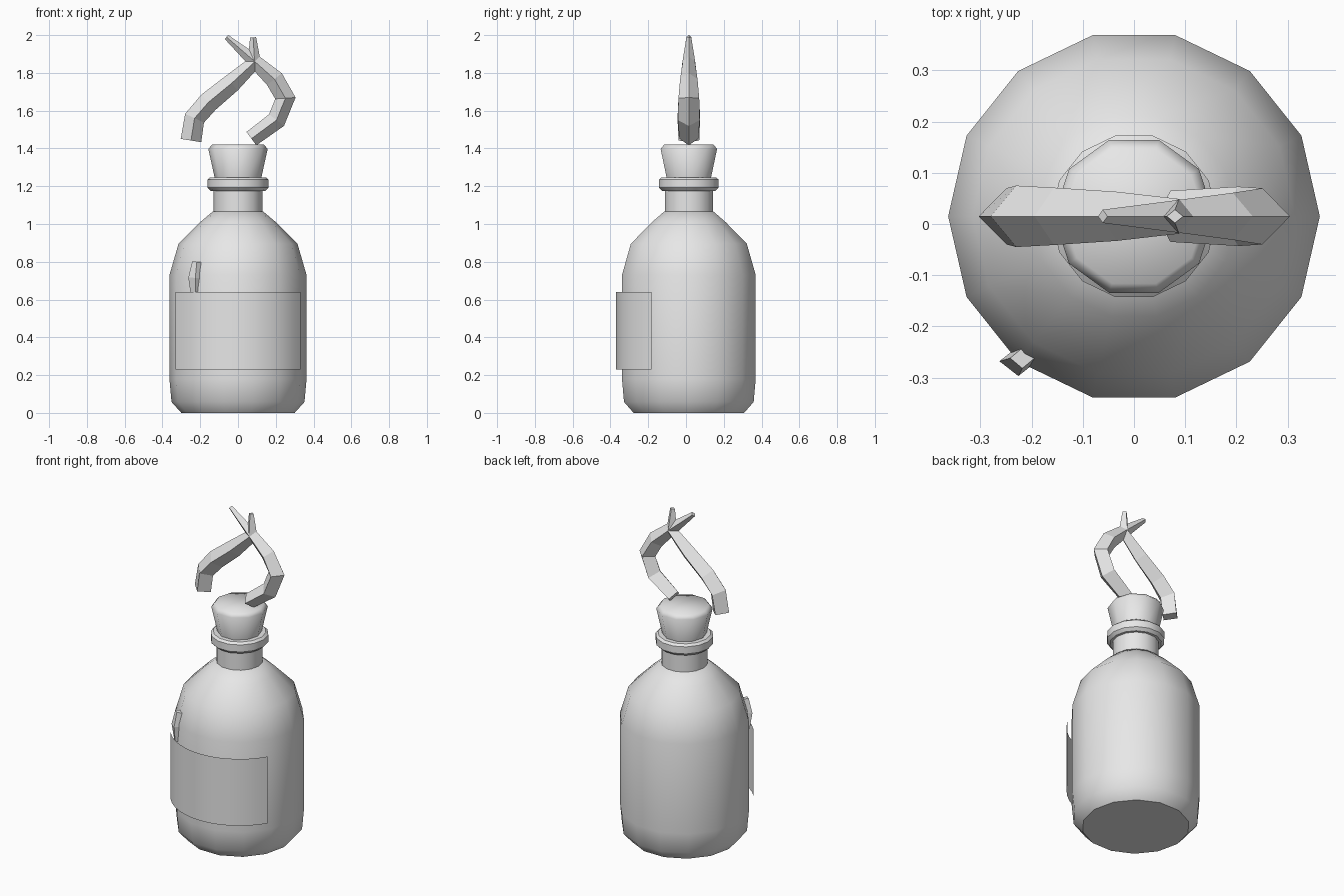
import bpy, bmesh
from math import sin, cos, pi, radians
from mathutils import Vector

cube = bpy.data.objects.get("Cube")
if cube:
    bpy.data.objects.remove(cube, do_unlink=True)

CY = 0.015  # bottle axis, slightly behind the origin

grey = bpy.data.materials.new("plain_grey")
grey.use_nodes = True
grey.diffuse_color = (0.8, 0.8, 0.8, 1)
grey.node_tree.nodes["Principled BSDF"].inputs["Base Color"].default_value = (0.8, 0.8, 0.8, 1)


def finish(bm, name, angle=None, closed=True):
    if closed:
        bmesh.ops.recalc_face_normals(bm, faces=bm.faces)
    mesh = bpy.data.meshes.new(name)
    bm.to_mesh(mesh)
    bm.free()
    mesh.materials.append(grey)
    obj = bpy.data.objects.new(name, mesh)
    bpy.context.collection.objects.link(obj)
    if angle:
        bpy.ops.object.select_all(action='DESELECT')
        obj.select_set(True)
        bpy.context.view_layer.objects.active = obj
        bpy.ops.object.shade_smooth_by_angle(angle=radians(angle))
    return obj


def skin(bm, rings):
    # bridge successive closed rings and cap both ends
    loops = [[bm.verts.new(p) for p in ring] for ring in rings]
    n = len(loops[0])
    for a, b in zip(loops, loops[1:]):
        for i in range(n):
            j = (i + 1) % n
            bm.faces.new((a[i], a[j], b[j], b[i]))
    bm.faces.new(loops[0])
    bm.faces.new(loops[-1])


def lathe(name, profile, sides, angle):
    bm = bmesh.new()
    skin(bm, [[(r * cos(2 * pi * i / sides), CY + r * sin(2 * pi * i / sides), z)
               for i in range(sides)] for r, z in profile])
    return finish(bm, name, angle)


def diamond_tube(name, path):
    # four-sided tapering strand: (x, y, z, in-plane half width, depth half width)
    bm = bmesh.new()
    pts = [Vector(p[:3]) for p in path]
    depth = Vector((0, 1, 0))
    rings = []
    for i, p in enumerate(pts):
        before = (p - pts[i - 1]).normalized() if i else Vector()
        after = (pts[i + 1] - p).normalized() if i < len(pts) - 1 else Vector()
        side = (before + after).cross(depth).normalized()
        w, d = path[i][3:]
        rings.append([p + side * w, p + depth * d, p - side * w, p - depth * d])
    skin(bm, rings)
    return finish(bm, name)


# Bottle body, neck and lip
lathe("bottle_body", [(0.30, 0), (0.352, 0.058), (0.363, 0.18), (0.363, 0.73),
                      (0.315, 0.895), (0.2, 1.01), (0.135, 1.065)], 14, 45)
lathe("bottle_neck", [(0.13, 1.05), (0.13, 1.2)], 14, 40)
lathe("bottle_lip", [(0.145, 1.175), (0.162, 1.192), (0.162, 1.235), (0.148, 1.247)], 14, 40)

# Tapered stopper
lathe("cork", [(0.118, 1.22), (0.157, 1.397), (0.138, 1.42)], 10, 60)

# Thin curved label around the front
bm = bmesh.new()
STEPS = 14
columns = []
for i in range(STEPS + 1):
    t = radians(-149 + 118 * i / STEPS)
    x, y = 0.385 * cos(t), CY + 0.385 * sin(t)
    columns.append([bm.verts.new((x, y, z)) for z in (0.23, 0.64)])
for a, b in zip(columns, columns[1:]):
    bm.faces.new((a[0], b[0], b[1], a[1]))
finish(bm, "label", 40, closed=False)

# Two crossing wisps above the stopper
diamond_tube("left_wisp", [
    (0.071, CY, 1.452, 0.044, 0.05), (0.204, CY, 1.55, 0.05, 0.058),
    (0.251, CY, 1.666, 0.054, 0.055), (0.193, CY, 1.767, 0.05, 0.046),
    (0.087, CY, 1.862, 0.036, 0.032), (-0.061, CY, 1.99, 0.014, 0.013)])
diamond_tube("right_wisp", [
    (-0.249, CY, 1.442, 0.055, 0.055), (-0.23, CY, 1.56, 0.055, 0.06),
    (-0.156, CY, 1.645, 0.055, 0.056), (-0.034, CY, 1.745, 0.05, 0.048),
    (0.088, CY, 1.858, 0.038, 0.034), (0.08, CY, 1.988, 0.016, 0.013)])

# Small drip showing through the front right of the body
diamond_tube("drip", [
    (-0.218, -0.262, 0.80, 0.024, 0.02), (-0.226, -0.268, 0.715, 0.037, 0.029),
    (-0.226, -0.262, 0.62, 0.023, 0.024)])
